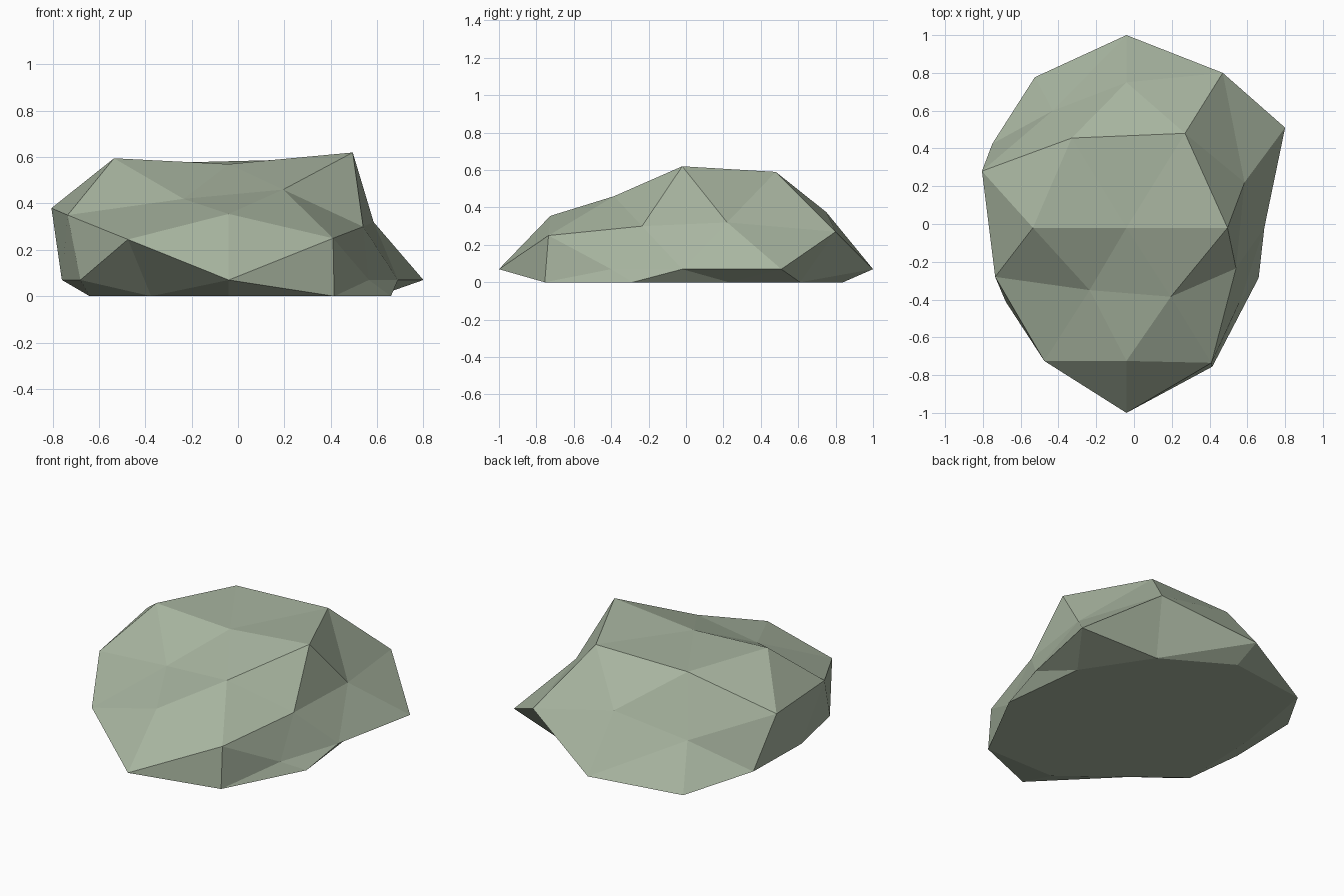
import bpy
import bmesh
from mathutils import Vector

cube = bpy.data.objects.get("Cube")
if cube:
    bpy.data.objects.remove(cube, do_unlink=True)

WAIST = 0.07   # height of the widest ring
FLOOR = 0.0    # flattened underside

# Twelve corners of a stretched icosahedron.
# Capitals H I = top, E Y = back and front, C M O D = waist; lower case = underside.
corners = {
    "H": (0.495, -0.02, 0.62), "I": (-0.535, -0.02, 0.595),
    "E": (-0.04, 0.75, 0.375), "Y": (-0.04, -0.725, 0.355),
    "C": (0.8, 0.51, WAIST), "M": (-0.75, 0.425, WAIST),
    "O": (-0.68, -0.41, WAIST), "D": (0.565, -0.4, WAIST),
    "h": (0.4, -0.02, FLOOR), "i": (-0.45, -0.02, FLOOR),
    "e": (-0.04, 0.84, FLOOR), "y": (-0.04, -0.755, FLOOR),
}

# Weathered points on the edges between two corners; unlisted edges stay straight.
chips = {
    # crown
    "HI": (-0.04, -0.02, 0.57), "HE": (0.27, 0.48, 0.59), "IE": (-0.33, 0.455, 0.575),
    "HY": (0.195, -0.385, 0.46), "IY": (-0.235, -0.35, 0.42),
    # shoulders
    "EC": (0.47, 0.8, 0.27), "HC": (0.585, 0.22, 0.32),
    "EM": (-0.43, 0.6, 0.24), "IM": (-0.805, 0.28, 0.38),
    "YD": (0.41, -0.735, 0.25), "HD": (0.54, -0.235, 0.3),
    "YO": (-0.475, -0.725, 0.245), "IO": (-0.735, -0.28, 0.35),
    # waist
    "Ee": (-0.04, 1.0, WAIST), "Yy": (-0.04, -1.0, WAIST),
    "CD": (0.69, -0.02, WAIST), "MO": (-0.76, -0.02, WAIST),
    # underside rim
    "eC": (0.35, 0.61, FLOOR), "hC": (0.6, 0.23, FLOOR),
    "eM": (-0.525, 0.777, FLOOR), "iM": (-0.62, 0.25, FLOOR),
    "yD": (0.415, -0.755, FLOOR), "hD": (0.66, -0.285, FLOOR),
    "yO": (-0.375, -0.49, FLOOR), "iO": (-0.64, -0.28, FLOOR),
}

# The twenty icosahedron faces, named by their corners.
faces = ("HEC IEM HYD IYO heC ieM hyD iyO HIE HIY "
         "hie hiy EeC EeM YyD YyO CDH CDh MOI MOi").split()

bm = bmesh.new()
verts = {name: bm.verts.new(co) for name, co in corners.items()}


def edge_point(a, b):
    """Shared vertex on the edge between two corners."""
    key = a + b if a + b in chips else b + a
    if key not in chips:
        key = "".join(sorted(a + b))
    if key not in verts:
        middle = (Vector(corners[a]) + Vector(corners[b])) / 2
        verts[key] = bm.verts.new(chips.get(key, middle))
    return verts[key]


# Split every face into four facets.
for a, b, c in faces:
    ab, bc, ca = edge_point(a, b), edge_point(b, c), edge_point(c, a)
    for facet in ((verts[a], ab, ca), (verts[b], bc, ab), (verts[c], ca, bc), (ab, bc, ca)):
        bm.faces.new(facet)

bmesh.ops.recalc_face_normals(bm, faces=bm.faces)
mesh = bpy.data.meshes.new("rock")
bm.to_mesh(mesh)
bm.free()

# Pale grey-green stone
stone = bpy.data.materials.new("grey_green_stone")
stone.use_nodes = True
colour = (0.39, 0.46, 0.35, 1.0)
stone.diffuse_color = colour
stone.node_tree.nodes["Principled BSDF"].inputs["Base Color"].default_value = colour
mesh.materials.append(stone)

rock = bpy.data.objects.new("rock", mesh)
bpy.context.collection.objects.link(rock)
